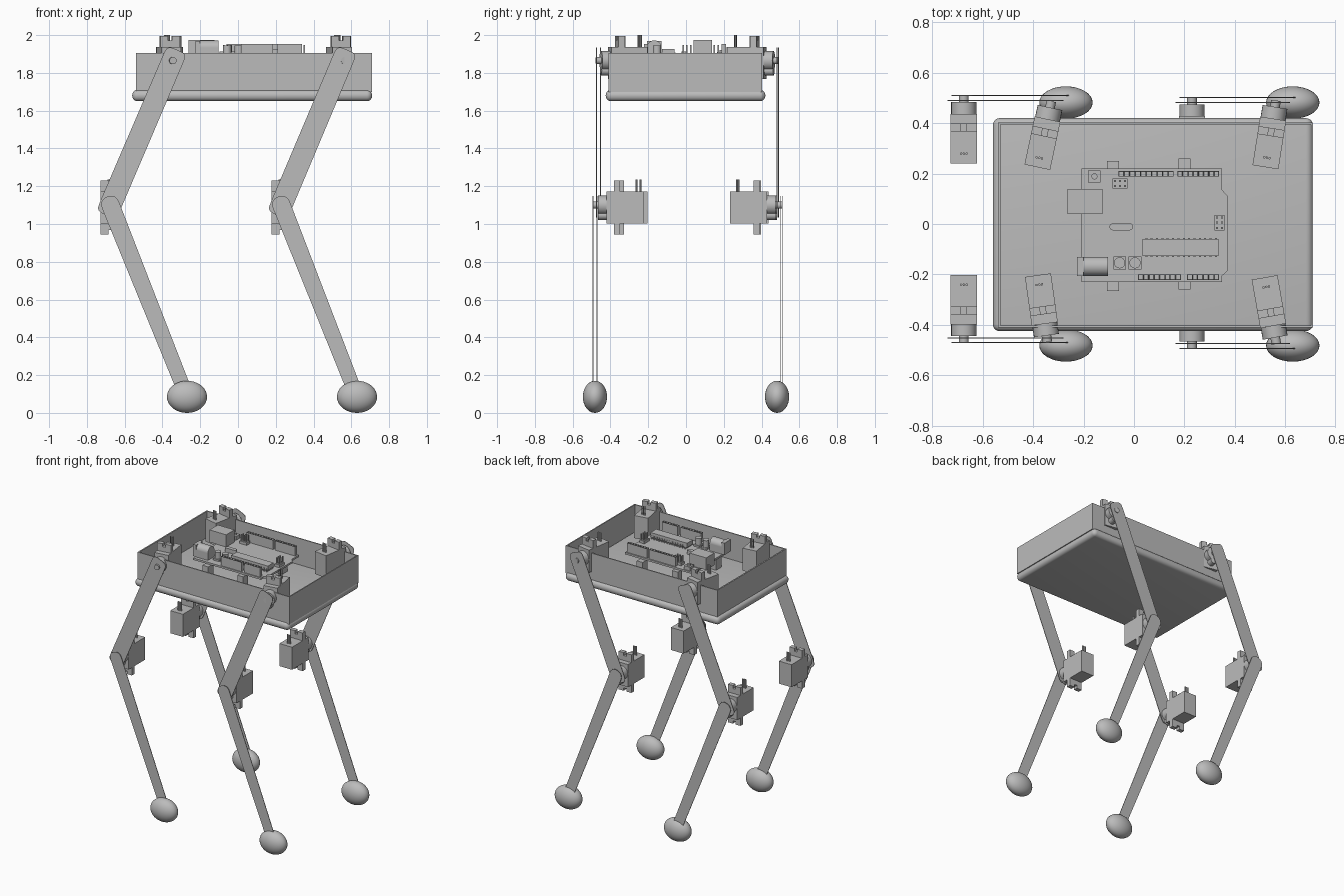
import bpy, bmesh, math
from mathutils import Matrix, Vector

old = bpy.data.objects.get("Cube")
if old:
    bpy.data.objects.remove(old, do_unlink=True)

grey = bpy.data.materials.new("light_grey")
grey.use_nodes = True
grey.diffuse_color = (0.5, 0.5, 0.5, 1)
grey.node_tree.nodes["Principled BSDF"].inputs["Base Color"].default_value = (0.5, 0.5, 0.5, 1)


def finish(name, bm, matrix=None):
    bmesh.ops.recalc_face_normals(bm, faces=bm.faces)
    mesh = bpy.data.meshes.new(name)
    bm.to_mesh(mesh)
    bm.free()
    mesh.materials.append(grey)
    ob = bpy.data.objects.new(name, mesh)
    bpy.context.collection.objects.link(ob)
    if matrix:
        ob.matrix_world = matrix
    bpy.ops.object.select_all(action='DESELECT')
    ob.select_set(True)
    bpy.context.view_layer.objects.active = ob
    bpy.ops.object.shade_smooth_by_angle(angle=math.radians(35))
    return ob


def box(bm, x, y, z):
    size = Matrix.Diagonal((x[1] - x[0], y[1] - y[0], z[1] - z[0], 1))
    mid = Vector((sum(x) / 2, sum(y) / 2, sum(z) / 2))
    return bmesh.ops.create_cube(bm, size=1, matrix=Matrix.Translation(mid) @ size)["verts"]


def rod(bm, start, axis, length, radius, sides=24):
    axis = Vector(axis)
    turn = axis.to_track_quat('Z', 'Y').to_matrix().to_4x4()
    mid = Vector(start) + axis * length / 2
    bmesh.ops.create_cone(bm, cap_ends=True, segments=sides, radius1=radius, radius2=radius,
                          depth=length, matrix=Matrix.Translation(mid) @ turn)


def extrude(bm, points, offset):
    face = bm.faces.new([bm.verts.new(p) for p in points])
    new = bmesh.ops.extrude_face_region(bm, geom=[face])["geom"]
    bmesh.ops.translate(bm, vec=offset, verts=[v for v in new if isinstance(v, bmesh.types.BMVert)])


def boxes(name, *specs):
    bm = bmesh.new()
    for spec in specs:
        box(bm, *spec)
    return finish(name, bm)


# Tray: rounded base slab and thin open walls
bm = bmesh.new()
box(bm, (-0.56, 0.71), (-0.425, 0.42), (1.65, 1.71))
bmesh.ops.bevel(bm, geom=bm.edges[:], offset=0.028, segments=5, profile=0.5, affect='EDGES')
finish("tray_base", bm)

WALL = (1.70, 1.906)
boxes("tray_walls",
      ((-0.54, 0.71), (-0.41, -0.402), WALL), ((-0.54, 0.71), (0.394, 0.402), WALL),
      ((-0.54, -0.53), (-0.402, 0.394), WALL), ((0.702, 0.71), (-0.402, 0.394), WALL))


# Servo: origin at the centre of its output face, output along +y
def servo(name, x, y, z, degrees):
    bm = bmesh.new()
    box(bm, (-0.052, 0.052), (-0.195, 0), (-0.084, 0.084))
    lug = (-0.07, -0.038)
    box(bm, (-0.052, 0.052), lug, (-0.12, 0.12))
    for side in (-1, 1):
        for end in (-1, 1):
            box(bm, sorted((side * 0.011, side * 0.052)), lug, sorted((end * 0.12, end * 0.142)))
        rod(bm, (side * 0.011, -0.157, 0.084), (0, 0, 1), 0.064, 0.005, 8)
    rod(bm, (0, -0.157, 0.084), (0, 0, 1), 0.064, 0.005, 8)
    rod(bm, (0, 0, 0.013), (0, 1, 0), 0.047, 0.05)
    rod(bm, (0, 0, -0.04), (0, 1, 0), 0.047, 0.025)
    rod(bm, (0, 0, 0.013), (0, 1, 0), 0.073, 0.019)
    finish(name, bm, Matrix.Translation((x, y, z)) @ Matrix.Rotation(math.radians(degrees), 4, 'Z'))


# Leg plate: flat bar between two points in x and z, with rounded ends
def plate(name, a, b, wide_a, wide_b, y, power):
    a, b = Vector(a), Vector(b)
    along = (b - a).normalized()
    across = Vector((-along.y, along.x))
    points = []
    for centre, width, sign in ((a, wide_a, -1), (b, wide_b, 1)):
        for i in range(11):
            t = math.pi * i / 10
            c, s = math.cos(t), math.sin(t)
            c = math.copysign(abs(c) ** (2 / power), c)
            s = abs(s) ** (2 / power)
            p = centre + sign * width * (across * c + along * s)
            points.append((p.x, y - 0.002, p.y))
    bm = bmesh.new()
    extrude(bm, points, (0, 0.004, 0))
    finish(name, bm)


# Four legs: hip face x, hip face y, hip turn, hip shaft x, knee x, knee face y, foot x
LEGS = {
    "back_right": (-0.343, 0.416, -12, -0.345, -0.675, 0.436, -0.27),
    "back_left": (0.552, 0.418, -9, 0.555, 0.23, 0.428, 0.63),
    "front_right": (-0.354, -0.396, 188, -0.345, -0.675, -0.398, -0.27),
    "front_left": (0.552, -0.404, 190, 0.555, 0.23, -0.42, 0.63),
}
for side, (hx, hy, turn, shaft, kx, ky, fx) in LEGS.items():
    out = math.copysign(1, hy)
    servo(side + "_hip_servo", hx, hy, 1.852, turn)
    servo(side + "_knee_servo", kx, ky, 1.087, 0 if out > 0 else 180)
    plate(side + "_upper_leg", (shaft, 1.87), (kx, 1.10), 0.057, 0.058, ky + out * 0.054, 4)
    plate(side + "_lower_leg", (kx, 1.10), (fx, 0.085), 0.048, 0.038, ky + out * 0.073, 2.3)
    bm = bmesh.new()
    bmesh.ops.create_uvsphere(bm, u_segments=32, v_segments=18, radius=1)
    bmesh.ops.scale(bm, vec=(0.106, 0.064, 0.085), verts=bm.verts)
    foot = finish(side + "_foot", bm, Matrix.Translation((fx, out * 0.482, 0.085)))
    for poly in foot.data.polygons:
        poly.use_smooth = True

# Circuit board on four posts
TOP = 1.882
bm = bmesh.new()
outline = [(-0.208, -0.23), (0.35, -0.23), (0.35, -0.205), (0.372, -0.185),
           (0.372, 0.11), (0.35, 0.135), (0.35, 0.22), (-0.208, 0.22)]
extrude(bm, [(x, y, TOP - 0.014) for x, y in outline], (0, 0, 0.014))
finish("circuit_board", bm)
boxes("board_posts", *[((x - 0.024, x + 0.024), sorted((s * 0.2, s * e)), (1.705, 1.868))
                       for x, s, e in ((-0.084, 1, 0.25), (0.2, 1, 0.26), (-0.084, -1, 0.265), (0.2, -1, 0.26))])


# Socket strips: a row of square cells with sunk tops
def socket_strip(name, x0, x1, y, count):
    bm = bmesh.new()
    step = (x1 - x0) / count
    for i in range(count):
        verts = box(bm, (x0 + i * step, x0 + (i + 1) * step), (y - 0.011, y + 0.011), (TOP, 1.952))
        top = max({f for v in verts for f in v.link_faces}, key=lambda f: f.calc_center_median().z)
        bmesh.ops.inset_region(bm, faces=[top], thickness=0.003)
        bmesh.ops.translate(bm, vec=(0, 0, -0.03), verts=top.verts)
    finish(name, bm)


socket_strip("socket_back_long", -0.062, 0.156, 0.2, 10)
socket_strip("socket_back_short", 0.172, 0.338, 0.2, 8)
socket_strip("socket_front_long", 0.016, 0.186, -0.212, 8)
socket_strip("socket_front_short", 0.21, 0.338, -0.212, 6)

# Board components
boxes("data_port", ((-0.263, -0.125), (0.04, 0.138), (TOP, 1.973)))
boxes("main_chip", ((0.033, 0.335), (-0.127, -0.06), (TOP + 0.012, TOP + 0.045)),
      *[((0.045 + i * 0.0212, 0.053 + i * 0.0212), (-0.131, -0.056), (TOP, TOP + 0.025)) for i in range(14)])
boxes("reset_button_base", ((-0.182, -0.132), (0.165, 0.213), (TOP, TOP + 0.028)))
bm = bmesh.new()
rod(bm, (-0.157, 0.189, TOP + 0.028), (0, 0, 1), 0.012, 0.012)
finish("reset_button", bm)

bm = bmesh.new()
box(bm, (-0.2, -0.104), (-0.206, -0.13), (TOP, 1.934))
rod(bm, (-0.2, -0.168, 1.934), (1, 0, 0), 0.096, 0.038)
box(bm, (-0.226, -0.2), (-0.206, -0.13), (TOP, 1.97))
finish("power_jack", bm)

bm = bmesh.new()
for x in (-0.057, 0.004):
    box(bm, (x - 0.025, x + 0.025), (-0.18, -0.128), (TOP, TOP + 0.012))
    rod(bm, (x, -0.154, TOP), (0, 0, 1), 0.062, 0.022)
finish("capacitors", bm)

bm = bmesh.new()
box(bm, (-0.083, -0.018), (-0.025, 0.003), (TOP, TOP + 0.03))
for x in (-0.083, -0.018):
    rod(bm, (x, -0.011, TOP), (0, 0, 1), 0.03, 0.014)
finish("crystal", bm)


# Pin headers
def pin_header(name, x, y, columns, rows):
    specs = [((x - columns * 0.01, x + columns * 0.01), (y - rows * 0.01, y + rows * 0.01), (TOP, TOP + 0.02))]
    for i in range(columns):
        for j in range(rows):
            px, py = x + (i - (columns - 1) / 2) * 0.02, y + (j - (rows - 1) / 2) * 0.02
            specs.append(((px - 0.004, px + 0.004), (py - 0.004, py + 0.004), (TOP, TOP + 0.065)))
    boxes(name, *specs)


pin_header("pins_back", -0.056, 0.16, 3, 2)
pin_header("pins_side", 0.34, 0.005, 2, 3)
